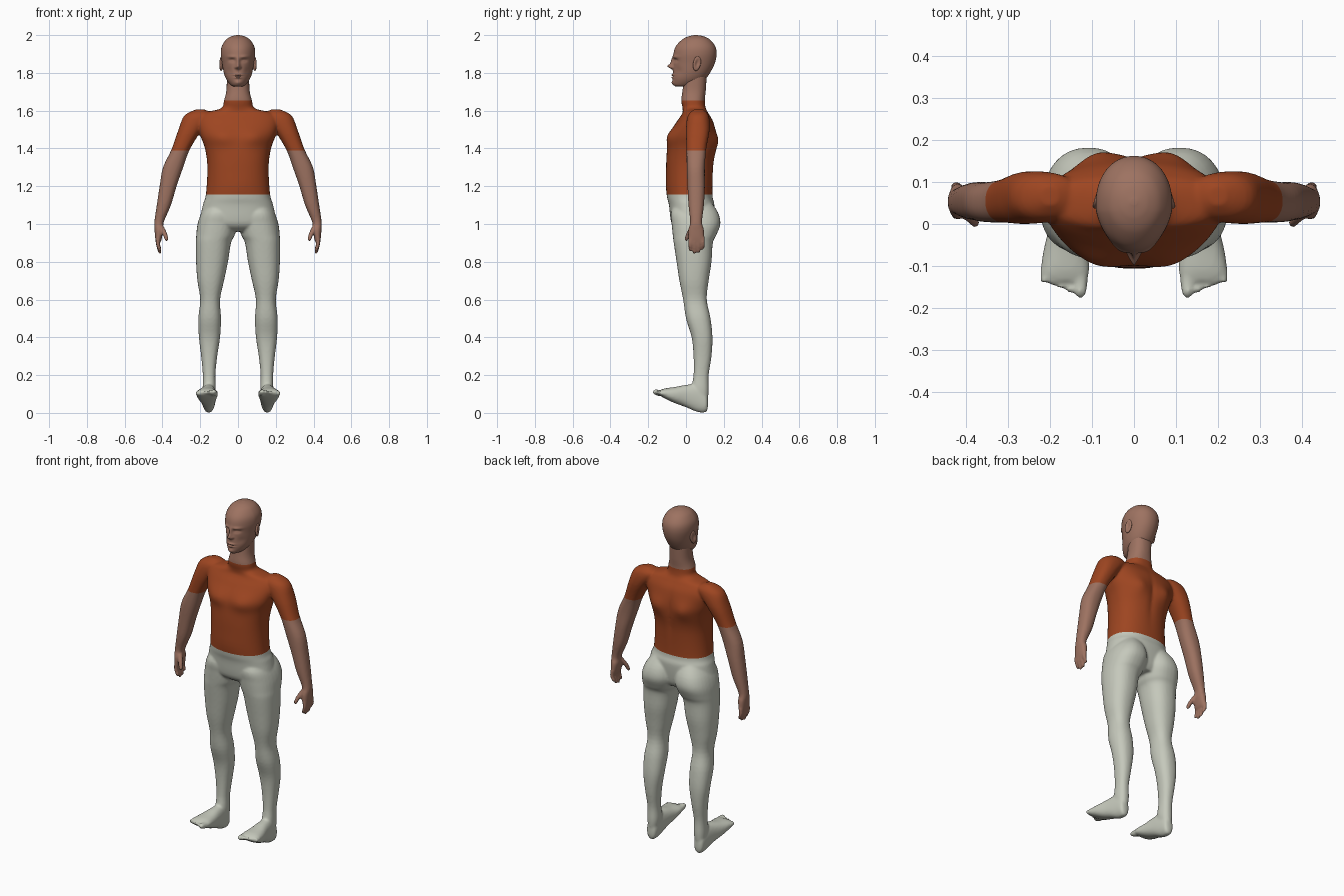
import bpy, bmesh, math
from mathutils import Vector, Matrix

cube = bpy.data.objects.get("Cube")
if cube:
    bpy.data.objects.remove(cube)


def material(name, rgb):
    mat = bpy.data.materials.new(name)
    mat.use_nodes = True
    mat.diffuse_color = (*rgb, 1)
    mat.node_tree.nodes["Principled BSDF"].inputs["Base Color"].default_value = (*rgb, 1)
    return mat


SKIN = material("brown skin", (0.34, 0.17, 0.12))
SHIRT = material("rust shirt", (0.34, 0.06, 0.015))
CLOTH = material("pale trousers", (0.56, 0.58, 0.5))


def spline(rings, steps):
    """Smoothly interpolate a list of number tuples."""
    out = []
    for i in range(len(rings) - 1):
        a, b = rings[max(i - 1, 0)], rings[i]
        c, d = rings[i + 1], rings[min(i + 2, len(rings) - 1)]
        for k in range(steps):
            t = k / steps
            out.append([q + t / 2 * (r - p + t * (2 * p - 5 * q + 4 * r - s + t * (3 * (q - r) + s - p)))
                        for p, q, r, s in zip(a, b, c, d)])
    return out + [rings[-1]]


def loft(bm, rings, side=1, along_y=False, segs=32, steps=4, power=2.3):
    """Rings are (position, x low, x high, depth low, depth high)."""
    loops = []
    for pos, x0, x1, d0, d1 in spline(rings, steps):
        loop = []
        for i in range(segs):
            a = math.tau * i / segs
            c, s = math.cos(a), math.sin(a)
            x = (x0 + x1) / 2 + (x1 - x0) / 2 * math.copysign(abs(c) ** (2 / power), c)
            d = (d0 + d1) / 2 + (d1 - d0) / 2 * math.copysign(abs(s) ** (2 / power), s)
            loop.append(bm.verts.new((side * x, pos, d) if along_y else (side * x, d, pos)))
        loops.append(loop)
    for low, high in zip(loops, loops[1:]):
        for i in range(segs):
            j = (i + 1) % segs
            bm.faces.new((low[i], low[j], high[j], high[i]))
    bm.faces.new(loops[0])
    bm.faces.new(loops[-1])
    return [v for loop in loops for v in loop]


def sculpt(verts, bumps, middle, out):
    """Push soft bumps (x, z, width, height, amount) out of the front (-1) or back (1)."""
    for v in verts:
        if (v.co.y - middle) * out > 0:
            v.co.y += out * sum(
                amt * math.exp(-((abs(v.co.x) - x) / w) ** 2 - ((v.co.z - z) / h) ** 2)
                for x, z, w, h, amt in bumps)


def finger(bm, points, r, side, along_y=False):
    """Tapered digit through points (position, x, depth) with a rounded tip."""
    sizes = [r] * (len(points) - 1) + [r * 0.8]
    rings = [(p, x - q, x + q, d - q, d + q) for (p, x, d), q in zip(points, sizes)]
    p, x, d = points[-1]
    q = r * 0.3
    rings.append((p - r * 0.7, x - q, x + q, d - q, d + q))
    loft(bm, rings, side, along_y, segs=12, power=2)


def finish(name, bm, mat):
    bmesh.ops.recalc_face_normals(bm, faces=bm.faces)
    mesh = bpy.data.meshes.new(name)
    bm.to_mesh(mesh)
    bm.free()
    mesh.materials.append(mat)
    mesh.shade_smooth()
    obj = bpy.data.objects.new(name, mesh)
    bpy.context.collection.objects.link(obj)
    return obj


# Torso and neck: (height, half width, front, back)
torso = [(.96, .14, -.03, .12), (1.0, .2, -.075, .14), (1.1, .186, -.09, .15),
         (1.155, .17, -.1, .14), (1.3, .162, -.105, .145), (1.4, .175, -.1, .16),
         (1.47, .2, -.09, .16), (1.54, .215, -.05, .145), (1.585, .19, -.02, .12),
         (1.612, .09, -.018, .105), (1.655, .074, -.025, .1), (1.71, .061, -.018, .105),
         (1.79, .06, -.01, .11)]
body = bmesh.new()
trunk = loft(body, [(z, -w, w, f, b) for z, w, f, b in torso], segs=64, steps=6)
sculpt(trunk, [(.085, 1.46, .06, .045, .014), (0, 1.2, .09, .06, .004)], .03, -1)
sculpt(trunk, [(.09, 1.44, .05, .05, .018), (0, 1.4, .02, .12, -.008)], .03, 1)

leg = [(1.12, .03, .15, -.05, .13), (1.06, .01, .193, -.08, .17), (1.0, .004, .214, -.076, .182),
       (.94, .018, .221, -.07, .16), (.9, .037, .223, -.065, .142), (.8, .053, .222, -.05, .135),
       (.7, .074, .215, -.035, .12), (.6, .095, .2, -.015, .11), (.5, .09, .21, 0, .13),
       (.4, .095, .207, .03, .14), (.3, .11, .195, .04, .135), (.2, .12, .186, .04, .12),
       (.12, .118, .187, .03, .12), (.06, .13, .18, .06, .115)]
foot = [(.116, .145, .168, .03, .07), (.105, .127, .183, .004, .11), (.06, .12, .19, .005, .15),
        (0, .115, .2, .03, .148), (-.06, .11, .215, .052, .137), (-.11, .106, .222, .075, .13),
        (-.135, .112, .216, .09, .122)]
arm = [(1.607, .18, .22, .045, .09), (1.575, .13, .283, .01, .12), (1.5, .19, .315, 0, .125),
       (1.395, .255, .352, .003, .107), (1.3, .29, .397, .004, .1), (1.2, .325, .415, .008, .1),
       (1.1, .355, .43, .013, .095), (1.01, .393, .443, .022, .085), (.97, .395, .442, .012, .095),
       (.92, .404, .438, .012, .098), (.905, .41, .434, .018, .094)]
for side in (1, -1):
    loft(body, leg, side)
    loft(body, foot, side, along_y=True)
    loft(body, arm, side)
    # Toes, from the big toe outward
    for i in range(5):
        x, r = .128 + .02 * i + (.005 if i else 0), .011 if i else .018
        tip = -.164 + .008 * i
        finger(body, [(-.11, x, .105), (-.14, x, .105), (tip, x, .11)], r, side, True)
    # Fingers and thumb
    for i, tip in enumerate((.862, .85, .854, .872)):
        y = .023 + .022 * i
        finger(body, [(.93, .423, y), (.895, .424, y), (tip, .414, y)], .0115, side)
    finger(body, [(.99, .407, .035), (.95, .388, .014), (.918, .378, .002)], .0135, side)

# Fuse the overlapping limbs into one soft surface
draft = finish("body_draft", body, SKIN)
remesh = draft.modifiers.new("Fuse", 'REMESH')
remesh.mode, remesh.voxel_size = 'VOXEL', 0.0065
soften = draft.modifiers.new("Soften", 'SMOOTH')
soften.factor, soften.iterations = 0.5, 5
fused = bmesh.new()
fused.from_object(draft, bpy.context.evaluated_depsgraph_get())
bpy.data.objects.remove(draft)

# Cut at the waist, sleeves and collar, then split into garments and limbs
WAIST, SLEEVE, COLLAR = 1.155, 1.39, 1.655
for z in (WAIST, SLEEVE, COLLAR):
    bmesh.ops.bisect_plane(fused, geom=fused.verts[:] + fused.edges[:] + fused.faces[:],
                           plane_co=(0, 0, z), plane_no=(0, 0, 1))


def region(p):
    if p.z > COLLAR:
        return "neck"
    if p.z < SLEEVE and abs(p.x) > (.23 if p.z > WAIST else .3):
        return "left_arm" if p.x > 0 else "right_arm"
    return "trousers_and_feet" if p.z < WAIST else "shirt"


for name, mat in (("neck", SKIN), ("left_arm", SKIN), ("right_arm", SKIN),
                  ("shirt", SHIRT), ("trousers_and_feet", CLOTH)):
    part = fused.copy()
    other = [f for f in part.faces if region(f.calc_center_median()) != name]
    bmesh.ops.delete(part, geom=other, context='FACES')
    finish(name, part, mat)
fused.free()

# Head: (height, half width, front, back), with sculpted face
skull = [(1.728, .025, -.055, .03), (1.738, .042, -.066, .06), (1.765, .062, -.07, .1),
         (1.8, .075, -.068, .127), (1.85, .084, -.066, .152), (1.9, .091, -.066, .162),
         (1.94, .086, -.054, .155), (1.975, .064, -.022, .128), (1.993, .036, .012, .095),
         (2, .008, .045, .06)]
head = bmesh.new()
face = loft(head, [(z, -w, w, f, b) for z, w, f, b in skull], segs=128, steps=12, power=2.1)
for v in face:
    v.co.x *= 1 - 1.2 * max(0, .03 - v.co.y)
sculpt(face, [(0, 1.834, .011, .013, .026), (0, 1.858, .009, .025, .014),
              (.012, 1.829, .006, .006, .009), (.034, 1.885, .022, .008, .007),
              (.031, 1.866, .016, .009, -.012), (.031, 1.864, .01, .005, .006),
              (0, 1.789, .02, .005, .01), (0, 1.775, .017, .005, .008),
              (0, 1.782, .022, .002, -.005), (0, 1.748, .018, .011, .007),
              (.05, 1.81, .016, .02, -.005)], .03, -1)
finish("head", head, SKIN)

# Ears: a raised rim around a shallow bowl
for side, name in ((1, "left_ear"), (-1, "right_ear")):
    ear = bmesh.new()
    bmesh.ops.create_uvsphere(ear, u_segments=32, v_segments=24, radius=1)
    for v in ear.verts:
        r = math.hypot(v.co.y, v.co.z)
        if v.co.x > 0:
            v.co.x -= .9 * math.exp(-(r / .55) ** 2)
    place = (Matrix.Translation((.088, .058, 1.85)) @ Matrix.Rotation(.3, 4, 'Z')
             @ Matrix.Rotation(-.2, 4, 'X') @ Matrix.Diagonal((.011, .021, .04, 1)))
    ear.transform(Matrix.Diagonal((side, 1, 1, 1)) @ place)
    finish(name, ear, SKIN)
